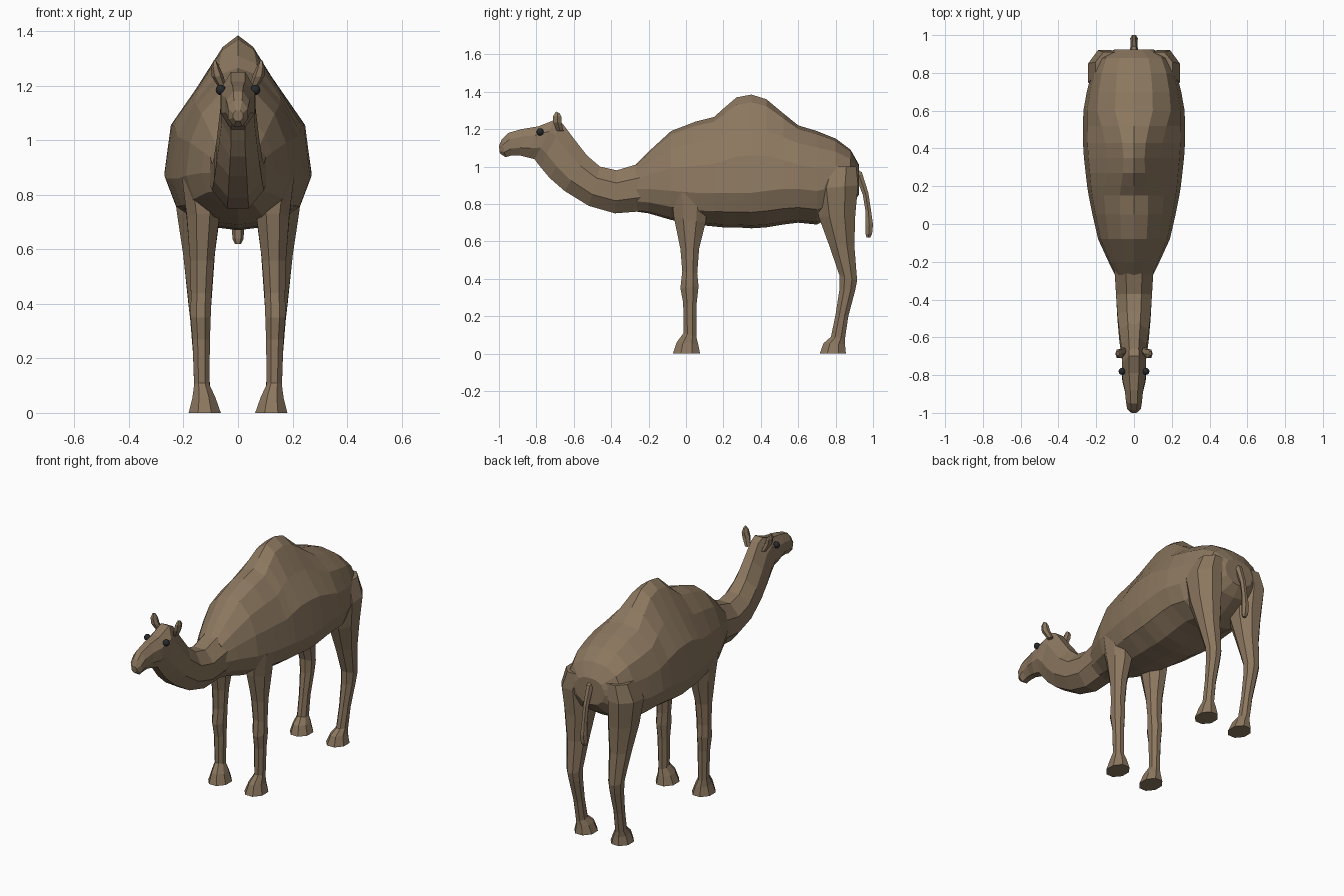
import bpy, bmesh, math
from mathutils import Vector


def material(name, color):
    m = bpy.data.materials.new(name)
    m.diffuse_color = (*color, 1)
    return m


FUR = material("brown fur", (0.26, 0.185, 0.115))
DARK = material("dark eye", (0.02, 0.022, 0.025))


def skin(name, rings, mat=FUR):
    """Join equal-length rings of points into a closed flat-shaded shell."""
    bm = bmesh.new()
    loops = [[bm.verts.new(p) for p in r] for r in rings]
    n = len(loops[0])
    for a, b in zip(loops, loops[1:]):
        for i in range(n):
            bm.faces.new((a[i], a[(i + 1) % n], b[(i + 1) % n], b[i]))
    bm.faces.new(loops[0])
    bm.faces.new(loops[-1])
    bmesh.ops.recalc_face_normals(bm, faces=bm.faces)
    me = bpy.data.meshes.new(name)
    bm.to_mesh(me)
    bm.free()
    me.materials.append(mat)
    ob = bpy.data.objects.new(name, me)
    bpy.context.collection.objects.link(ob)
    return ob


def limb(name, sections, sides=8):
    """Each section: y, z of one edge, y, z of the opposite edge, x centre, half width."""
    rings = []
    k = 1 / math.cos(math.pi / sides)
    for ya, za, yb, zb, x, w in sections:
        c = Vector((x, (ya + yb) / 2, (za + zb) / 2))
        u = Vector((0, (ya - yb) / 2, (za - zb) / 2))
        angles = [2 * math.pi * (i + 0.5) / sides for i in range(sides)]
        rings.append([c + u * k * math.cos(a) + Vector((w * k * math.sin(a), 0, 0))
                      for a in angles])
    return skin(name, rings)


# Torso with hump: y, bottom z, top z, half width, widest z, roundness of the back
torso = [
    (-0.27, 0.76, 1.01, 0.10, 0.88, 1.0),
    (-0.20, 0.75, 1.08, 0.135, 0.88, 0.9),
    (-0.08, 0.715, 1.19, 0.19, 0.87, 0.75),
    (0.05, 0.69, 1.24, 0.22, 0.86, 0.65),
    (0.15, 0.68, 1.265, 0.24, 0.86, 0.55),
    (0.20, 0.675, 1.31, 0.248, 0.86, 0.35),
    (0.27, 0.675, 1.37, 0.256, 0.86, 0.1),
    (0.35, 0.67, 1.385, 0.265, 0.86, 0.0),
    (0.43, 0.675, 1.36, 0.27, 0.87, 0.1),
    (0.52, 0.69, 1.285, 0.27, 0.88, 0.45),
    (0.60, 0.70, 1.22, 0.268, 0.88, 0.85),
    (0.70, 0.69, 1.19, 0.25, 0.87, 0.95),
    (0.80, 0.74, 1.15, 0.225, 0.89, 1.0),
    (0.88, 0.79, 1.09, 0.19, 0.91, 1.0),
    (0.925, 0.85, 1.01, 0.10, 0.93, 1.0),
]
rings = []
for y, zb, zt, w, zw, r in torso:
    h, d = zt - zw, zw - zb
    half = [(0.45 * w, zb + 0.08 * d), (0.85 * w, zb + 0.45 * d), (w, zw),
            (w * (0.91 + 0.02 * r), zw + 0.38 * h),
            (w * (0.54 + 0.22 * r), zw + (0.65 + 0.08 * r) * h),
            (w * (0.21 + 0.19 * r), zw + (0.92 + 0.03 * r) * h)]
    ring = [(0, y, zb)] + [(x, y, z) for x, z in half] + [(0, y, zt)]
    rings.append(ring + [(-x, y, z) for x, z in reversed(half)])
skin("torso", rings)

# Neck and head in one piece, from chest to muzzle
limb("neck_and_head", [
    (-0.18, 1.04, -0.16, 0.76, 0, 0.11),
    (-0.27, 1.01, -0.25, 0.76, 0, 0.102),
    (-0.37, 0.98, -0.38, 0.75, 0, 0.095),
    (-0.46, 1.00, -0.52, 0.79, 0, 0.088),
    (-0.53, 1.06, -0.65, 0.87, 0, 0.078),
    (-0.60, 1.15, -0.73, 0.94, 0, 0.068),
    (-0.66, 1.23, -0.78, 1.00, 0, 0.06),
    (-0.70, 1.25, -0.81, 1.04, 0, 0.064),
    (-0.79, 1.215, -0.85, 1.05, 0, 0.062),
    (-0.88, 1.20, -0.89, 1.06, 0, 0.048),
    (-0.95, 1.18, -0.93, 1.06, 0, 0.042),
    (-0.985, 1.145, -0.965, 1.05, 0, 0.036),
    (-1.00, 1.11, -0.995, 1.07, 0, 0.018),
])

# Hanging tail
limb("tail", [
    (0.89, 1.00, 0.88, 0.94, 0, 0.016),
    (0.94, 0.97, 0.91, 0.94, 0, 0.018),
    (0.975, 0.86, 0.945, 0.85, 0, 0.015),
    (0.99, 0.76, 0.96, 0.76, 0, 0.015),
    (1.00, 0.69, 0.96, 0.69, 0, 0.019),
    (0.995, 0.64, 0.96, 0.64, 0, 0.018),
    (0.985, 0.62, 0.965, 0.62, 0, 0.01),
], 6)

for side, s in (("left", 1), ("right", -1)):
    # Front leg: shoulder, knee, ankle, foot
    limb("front_leg_" + side, [
        (-0.08, 0.86, 0.12, 0.86, s * 0.14, 0.065),
        (-0.065, 0.73, 0.105, 0.70, s * 0.128, 0.06),
        (-0.03, 0.56, 0.07, 0.56, s * 0.132, 0.044),
        (-0.02, 0.44, 0.06, 0.43, s * 0.135, 0.038),
        (-0.03, 0.35, 0.067, 0.36, s * 0.137, 0.037),
        (-0.015, 0.27, 0.057, 0.27, s * 0.135, 0.032),
        (-0.013, 0.11, 0.055, 0.09, s * 0.133, 0.028),
        (-0.05, 0.06, 0.065, 0.05, s * 0.125, 0.042),
        (-0.07, 0.0, 0.075, 0.0, s * 0.122, 0.059),
    ])
    # Hind leg: haunch, thigh, hock, ankle, foot
    limb("hind_leg_" + side, [
        (0.73, 1.00, 0.91, 1.00, s * 0.13, 0.075),
        (0.68, 0.88, 0.92, 0.90, s * 0.155, 0.088),
        (0.71, 0.73, 0.905, 0.74, s * 0.146, 0.078),
        (0.765, 0.58, 0.90, 0.58, s * 0.143, 0.058),
        (0.82, 0.42, 0.915, 0.39, s * 0.14, 0.042),
        (0.82, 0.34, 0.905, 0.34, s * 0.138, 0.037),
        (0.80, 0.21, 0.868, 0.20, s * 0.135, 0.029),
        (0.775, 0.09, 0.85, 0.08, s * 0.132, 0.029),
        (0.735, 0.055, 0.85, 0.05, s * 0.125, 0.042),
        (0.715, 0.0, 0.855, 0.0, s * 0.122, 0.059),
    ])
    # Upright ear
    limb("ear_" + side, [
        (-0.69, 1.19, -0.655, 1.19, s * 0.055, 0.012),
        (-0.71, 1.235, -0.665, 1.235, s * 0.075, 0.019),
        (-0.71, 1.27, -0.665, 1.265, s * 0.083, 0.014),
        (-0.695, 1.295, -0.675, 1.285, s * 0.085, 0.005),
    ], 6)
    # Eye
    bpy.ops.mesh.primitive_uv_sphere_add(segments=12, ring_count=8, radius=0.019,
                                         location=(s * 0.063, -0.78, 1.185))
    eye = bpy.context.object
    eye.name = "eye_" + side
    eye.data.materials.append(DARK)
    bpy.ops.object.shade_smooth_by_angle()
